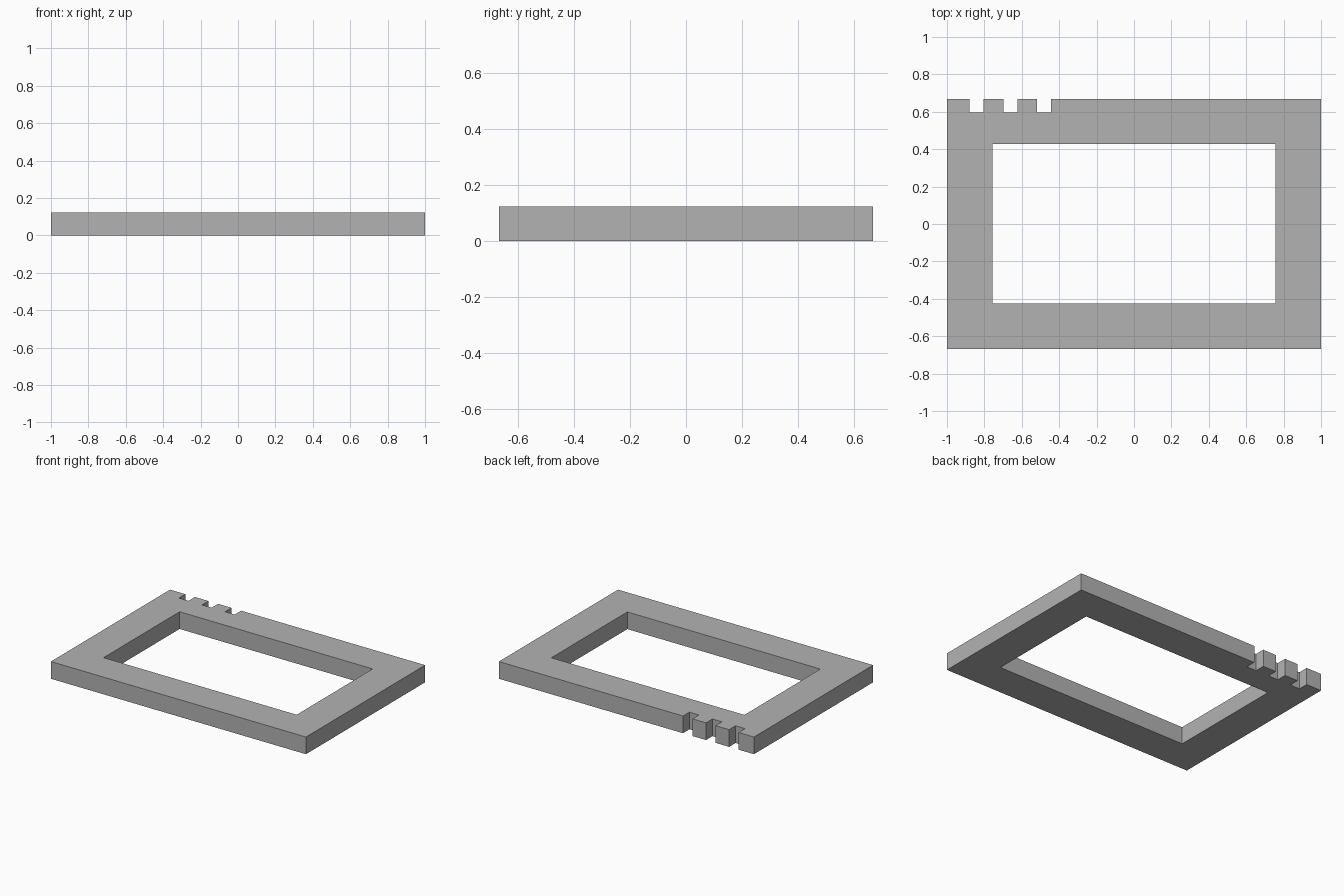
import bpy
import bmesh

cube = bpy.data.objects.get("Cube")
if cube:
    bpy.data.objects.remove(cube, do_unlink=True)

HEIGHT = 0.122
HALF_X, HALF_Y = 1.0, 0.667
NOTCH_FLOOR, NOTCH_WIDTH = 0.595, 0.075
NOTCH_STARTS = (-0.88, -0.699, -0.518)

# Plain grey material
grey = bpy.data.materials.new("plain_grey")
grey.use_nodes = True
colour = (0.45, 0.45, 0.45, 1.0)
grey.diffuse_color = colour
grey.node_tree.nodes["Principled BSDF"].inputs["Base Color"].default_value = colour

# Outer outline, with the notches cut into the back edge
outer = [(HALF_X, HALF_Y), (HALF_X, -HALF_Y), (-HALF_X, -HALF_Y), (-HALF_X, HALF_Y)]
for x in NOTCH_STARTS:
    end = x + NOTCH_WIDTH
    outer += [(x, HALF_Y), (x, NOTCH_FLOOR), (end, NOTCH_FLOOR), (end, HALF_Y)]

# Rectangular opening
opening = [(-0.757, -0.424), (0.757, -0.424), (0.757, 0.427), (-0.757, 0.427)]


def add_loop(bm, points):
    verts = [bm.verts.new((x, y, 0)) for x, y in points]
    return [bm.edges.new((v, verts[i - 1])) for i, v in enumerate(verts)]


# Notched frame: fill between the two outlines, then extrude upward
bm = bmesh.new()
edges = add_loop(bm, outer) + add_loop(bm, opening)
bmesh.ops.triangle_fill(bm, edges=edges, use_beauty=True, normal=(0, 0, 1))
result = bmesh.ops.extrude_face_region(bm, geom=bm.faces[:], use_keep_orig=True)
top = [g for g in result["geom"] if isinstance(g, bmesh.types.BMVert)]
bmesh.ops.translate(bm, verts=top, vec=(0, 0, HEIGHT))
bmesh.ops.recalc_face_normals(bm, faces=bm.faces[:])

mesh = bpy.data.meshes.new("notched_frame")
bm.to_mesh(mesh)
bm.free()
mesh.materials.append(grey)
frame = bpy.data.objects.new("notched_frame", mesh)
bpy.context.collection.objects.link(frame)
